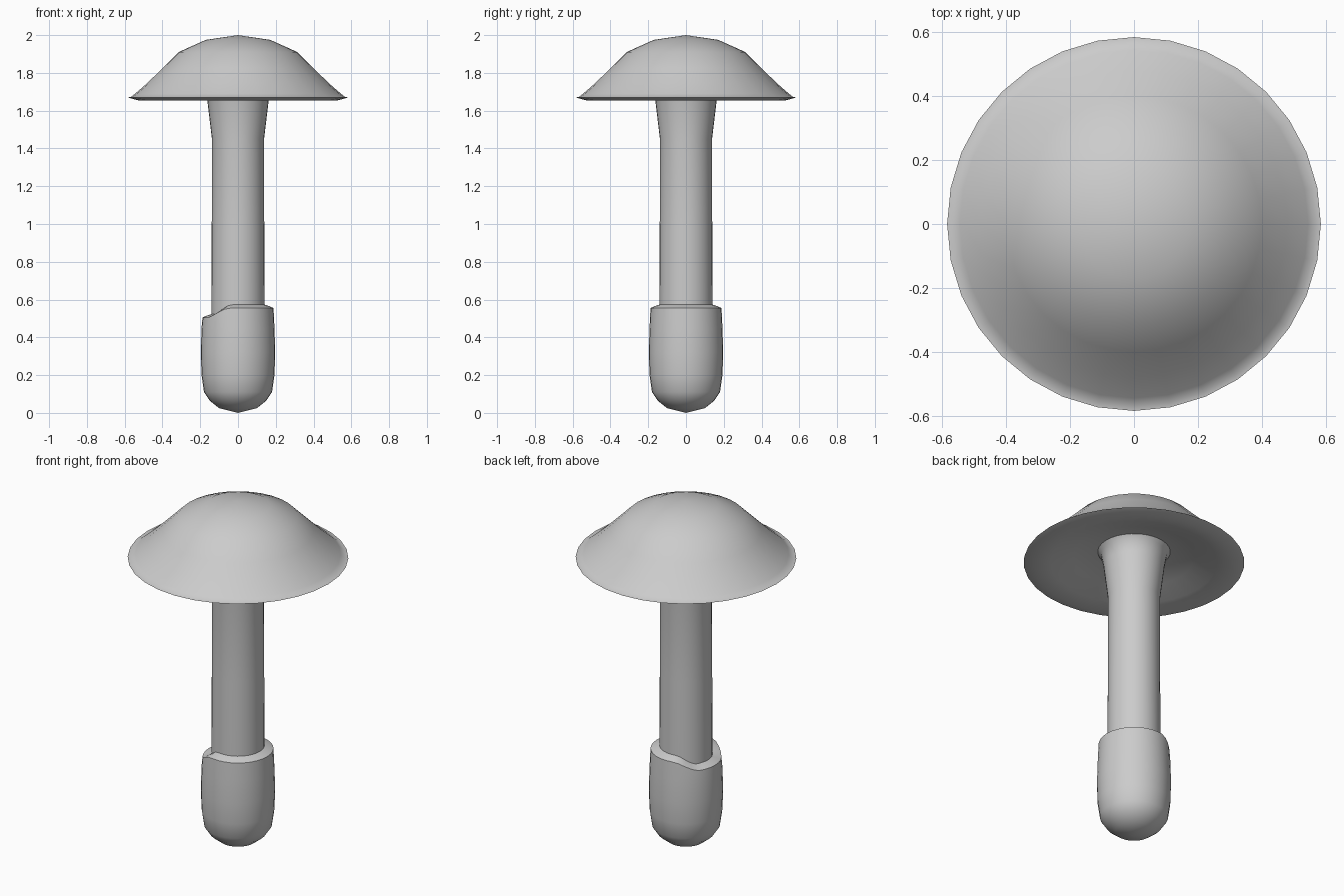
import bpy, bmesh, math

if "Cube" in bpy.data.objects:
    bpy.data.objects.remove(bpy.data.objects["Cube"])


def lathe(name, profile, segments=32, shape=None):
    """Revolve (radius, z) points around z; shape() can vary a ring by angle."""
    bm = bmesh.new()
    rings = []
    for i, (r, z) in enumerate(profile):
        if r == 0:
            rings.append([bm.verts.new((0, 0, z))] * segments)
            continue
        ring = []
        for k in range(segments):
            a = 2 * math.pi * k / segments
            rr, zz = shape(i, a, r, z) if shape else (r, z)
            ring.append(bm.verts.new((rr * math.cos(a), rr * math.sin(a), zz)))
        rings.append(ring)
    for low, high in zip(rings, rings[1:]):
        for k in range(segments):
            n = (k + 1) % segments
            corners = list(dict.fromkeys((low[k], low[n], high[n], high[k])))
            bm.faces.new(corners)
    bmesh.ops.recalc_face_normals(bm, faces=bm.faces)
    mesh = bpy.data.meshes.new(name)
    bm.to_mesh(mesh)
    bm.free()
    obj = bpy.data.objects.new(name, mesh)
    bpy.context.collection.objects.link(obj)
    bpy.ops.object.select_all(action='DESELECT')
    bpy.context.view_layer.objects.active = obj
    obj.select_set(True)
    bpy.ops.object.shade_smooth_by_angle(angle=math.radians(50))
    return obj


# Domed cap with a thin turned lip and hollow gill side
lathe("cap", [
    (0, 1.74), (0.20, 1.735), (0.32, 1.705), (0.44, 1.67), (0.53, 1.655),
    (0.585, 1.67), (0.568, 1.672), (0.545, 1.69), (0.48, 1.746),
    (0.40, 1.825), (0.315, 1.91), (0.17, 1.975), (0, 2.0)])

# Straight stem flaring into the gills
lathe("stem", [
    (0, 0.05), (0.14, 0.06), (0.141, 0.57), (0.139, 1.0), (0.138, 1.45),
    (0.162, 1.65), (0.175, 1.72), (0.21, 1.75), (0, 1.76)])


# Rounded base cup, its rim dipping on the left side
def torn_rim(i, a, r, z):
    if z > 0.5:
        off = abs(a - math.pi)
        dip = min(1.0, max(0.0, (1.25 - off) / 0.6))
        return r, z - 0.05 * dip
    return r, z


lathe("base_cup", [
    (0, 0), (0.10, 0.025), (0.15, 0.065), (0.18, 0.11), (0.193, 0.20),
    (0.197, 0.32), (0.193, 0.45), (0.188, 0.555), (0.165, 0.565),
    (0.135, 0.575), (0.12, 0.56)], 32, torn_rim)
